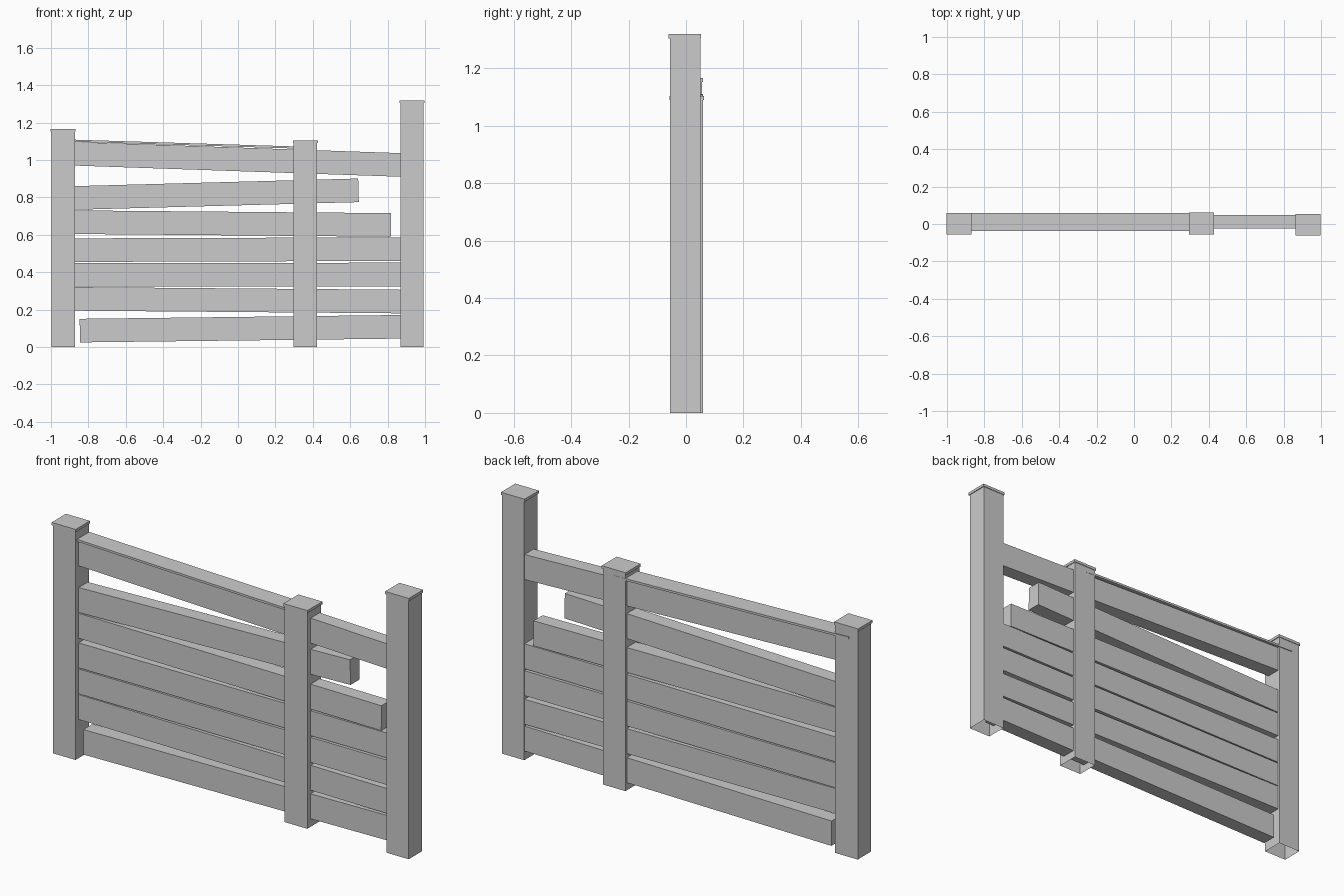
import bpy, bmesh

if "Cube" in bpy.data.objects:
    bpy.data.objects.remove(bpy.data.objects["Cube"])


def prism(name, x0, x1, zl, zr, h, y0, y1, open_bottom=False):
    """Box along x whose underside runs from zl (left) to zr (right)."""
    dz = zr - zl
    lean = h * dz / (x1 - x0)      # keeps the ends square to a tilted board
    prof = [(x0, zl), (x1, zr), (x1 - lean, zr + h), (x0 - lean, zl + h)]
    bm = bmesh.new()
    front = [bm.verts.new((x, y0, z)) for x, z in prof]
    back = [bm.verts.new((x, y1, z)) for x, z in prof]
    bm.faces.new(front)
    bm.faces.new(back[::-1])
    for i in range(4):
        if open_bottom and i == 0:
            continue
        j = (i + 1) % 4
        bm.faces.new((front[j], front[i], back[i], back[j]))
    me = bpy.data.meshes.new(name)
    bm.to_mesh(me)
    bm.free()
    ob = bpy.data.objects.new(name, me)
    bpy.context.collection.objects.link(ob)
    return ob


# Posts (hollow underneath) with thin caps: x0, x1, height, y0, y1
posts = {
    "left": (-0.998, -0.872, 1.152, -0.05, 0.056),
    "middle": (0.297, 0.423, 1.09, -0.052, 0.059),
    "right": (0.868, 0.992, 1.305, -0.056, 0.05),
}
for side, (x0, x1, h, y0, y1) in posts.items():
    prism(side + "_post", x0, x1, 0, 0, h, y0, y1, open_bottom=True)
    prism(side + "_post_cap", x0 - 0.004, x1 + 0.004, h, h, 0.014,
          y0 - 0.005, y1 + 0.003)

# Uneven boards: x0, x1, underside left, underside right
boards = [
    (-0.845, 0.92, 0.025, 0.046),
    (-0.92, 0.92, 0.195, 0.18),
    (-0.92, 0.92, 0.324, 0.325),
    (-0.92, 0.92, 0.455, 0.461),
    (-0.92, 0.817, 0.605, 0.59),
    (-0.92, 0.646, 0.733, 0.775),
    (-0.92, 0.92, 0.972, 0.909),
]
for i, (x0, x1, zl, zr) in enumerate(boards):
    prism(f"board_{i + 1}", x0, x1, zl, zr, 0.126, -0.025, 0.048)

# Thin rail lying on the top board
prism("top_rail", -0.95, 0.36, 1.1, 1.06, 0.011, -0.038, 0.06)
